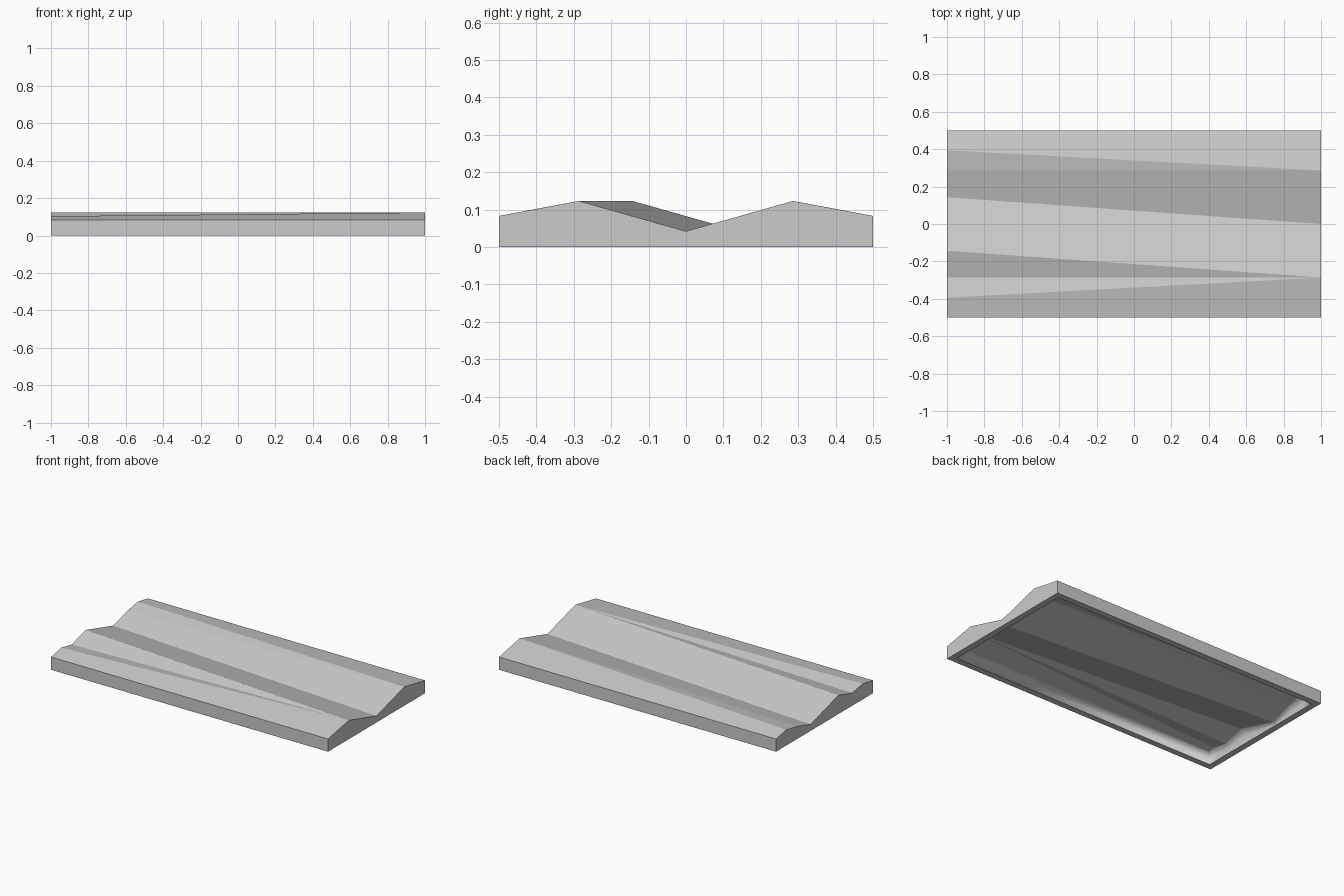
import bpy, bmesh

if "Cube" in bpy.data.objects:
    bpy.data.objects.remove(bpy.data.objects["Cube"])

# Ridge/valley profiles (y, z) at the two ends; the ridges drift and merge towards +x
LEFT = [(-.5, .083), (-.394, .103), (-.286, .083), (-.143, .123),
        (.143, .042), (.286, .083), (.394, .103), (.5, .083)]
RIGHT = [(-.5, .083), (-.286, .123), (-.286, .123), (-.286, .123),
         (0, .042), (.286, .123), (.286, .123), (.5, .083)]
N = len(LEFT)


def section(x, inset, drop, frac):
    """Cross-section at x, lowered by drop, squashed to frac, pulled in at both sides."""
    t = (x + 1) / 2
    pts = []
    for i, (a, b) in enumerate(zip(LEFT, RIGHT)):
        y, z = (a[j] + (b[j] - a[j]) * t for j in (0, 1))
        if i in (0, N - 1):
            y *= 1 - 2 * inset
            z += .188 * inset
        pts.append((x, y, (z - drop) * frac))
    return pts


bm = bmesh.new()


def ring(inset, drop, frac):
    left = [bm.verts.new(p) for p in section(-1 + inset, inset, drop, frac)]
    right = [bm.verts.new(p) for p in section(1 - inset, inset, drop, frac)]
    return left, right


def cap(r):
    for i in range(N - 1):
        bm.faces.new((r[0][i], r[1][i], r[1][i + 1], r[0][i + 1]))


# Rings: top edge, foot, inner rim, then the hollow underside with a soft fillet
rings = [ring(*r) for r in ((0, 0, 1), (0, 0, 0), (.04, .03, 0),
                            (.04, .03, .6), (.048, .03, .88), (.065, .03, 1))]
cap(rings[0])
cap(rings[-1])
for k in range(len(rings) - 1):
    a, b = (r[0] + r[1][::-1] for r in rings[k:k + 2])
    for i in range(2 * N):
        j = (i + 1) % (2 * N)
        f = bm.faces.new((a[i], a[j], b[j], b[i]))
        f.smooth = k >= 2
bmesh.ops.remove_doubles(bm, verts=bm.verts, dist=1e-5)
bmesh.ops.recalc_face_normals(bm, faces=bm.faces)

mesh = bpy.data.meshes.new("ridged_panel")
bm.to_mesh(mesh)
bm.free()
bpy.context.collection.objects.link(bpy.data.objects.new("ridged_panel", mesh))
